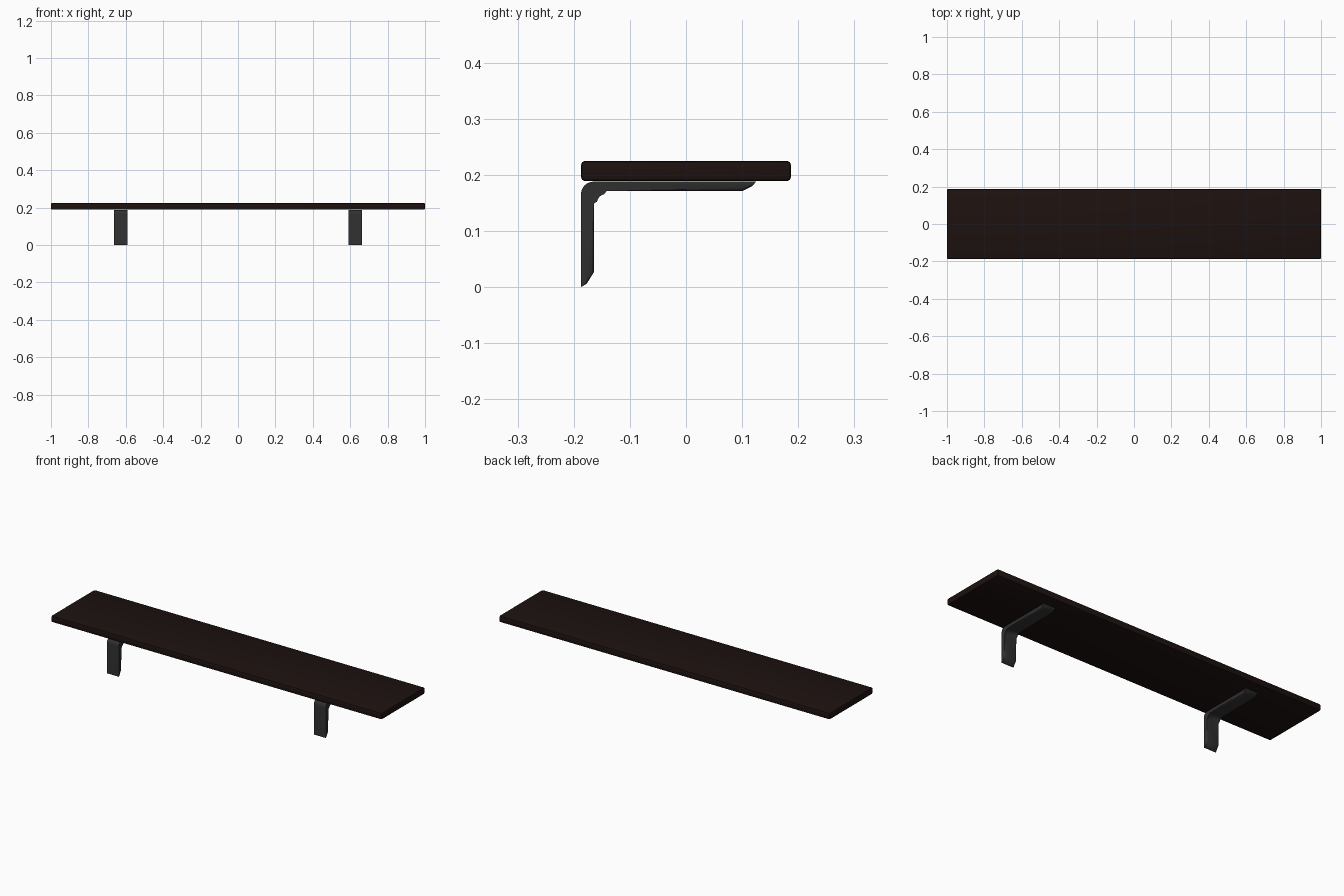
import bpy, bmesh
from math import cos, sin, pi, radians

if "Cube" in bpy.data.objects:
    bpy.data.objects.remove(bpy.data.objects["Cube"])


def material(name, color):
    m = bpy.data.materials.new(name)
    m.diffuse_color = (*color, 1)
    m.use_nodes = True
    m.node_tree.nodes["Principled BSDF"].inputs["Base Color"].default_value = m.diffuse_color
    return m


def add_object(name, bm, mat):
    bmesh.ops.recalc_face_normals(bm, faces=bm.faces)
    me = bpy.data.meshes.new(name)
    bm.to_mesh(me)
    bm.free()
    me.materials.append(mat)
    ob = bpy.data.objects.new(name, me)
    bpy.context.collection.objects.link(ob)
    bpy.ops.object.select_all(action='DESELECT')
    ob.select_set(True)
    bpy.context.view_layer.objects.active = ob
    bpy.ops.object.shade_smooth_by_angle(angle=radians(35))
    return ob


def arc(cy, cz, r, n=8):
    # quarter turn from the -y side to the +z side
    return [(cy - r * cos(pi / 2 * i / n), cz + r * sin(pi / 2 * i / n))
            for i in range(n + 1)]


wood = material("dark_wood", (0.012, 0.006, 0.005))
metal = material("dark_metal", (0.03, 0.03, 0.03))

# Shelf board with softened edges
bm = bmesh.new()
bmesh.ops.create_cube(bm, size=1)
for v in bm.verts:
    v.co = (v.co.x * 2, v.co.y * 0.374, v.co.z * 0.036 + 0.207)
bmesh.ops.bevel(bm, geom=bm.edges[:], offset=0.007, segments=2,
                profile=0.5, affect='EDGES')
add_object("shelf_board", bm, wood)

# L bracket side profile (y, z): inner run with fillet, then outer run
inner = [(-0.177, 0.006), (-0.164, 0.027)] + arc(-0.142, 0.149, 0.022) \
    + [(0.100, 0.171), (0.118, 0.180)]
outer = [(0.125, 0.188)] + arc(-0.165, 0.166, 0.022)[::-1] + [(-0.187, 0.0)]
profile = inner + outer


def bracket(name, x, width=0.072):
    bm = bmesh.new()
    loops = [[bm.verts.new((x + s * width / 2, y, z)) for y, z in profile]
             for s in (-1, 1)]
    n = len(profile)
    for i in range(n):
        j = (i + 1) % n
        bm.faces.new((loops[0][i], loops[0][j], loops[1][j], loops[1][i]))
    for loop in loops:
        bm.faces.new(loop)
    # chamfer the two inner rims
    rims = [bm.edges.get((loop[i], loop[i + 1]))
            for loop in loops for i in range(len(inner) - 1)]
    bmesh.ops.bevel(bm, geom=rims, offset=0.005, segments=2,
                    profile=0.5, affect='EDGES', clamp_overlap=False)
    add_object(name, bm, metal)


# Mirrored pair of brackets
for side, sx in (("left", -1), ("right", 1)):
    bracket(side + "_bracket", sx * 0.626)
